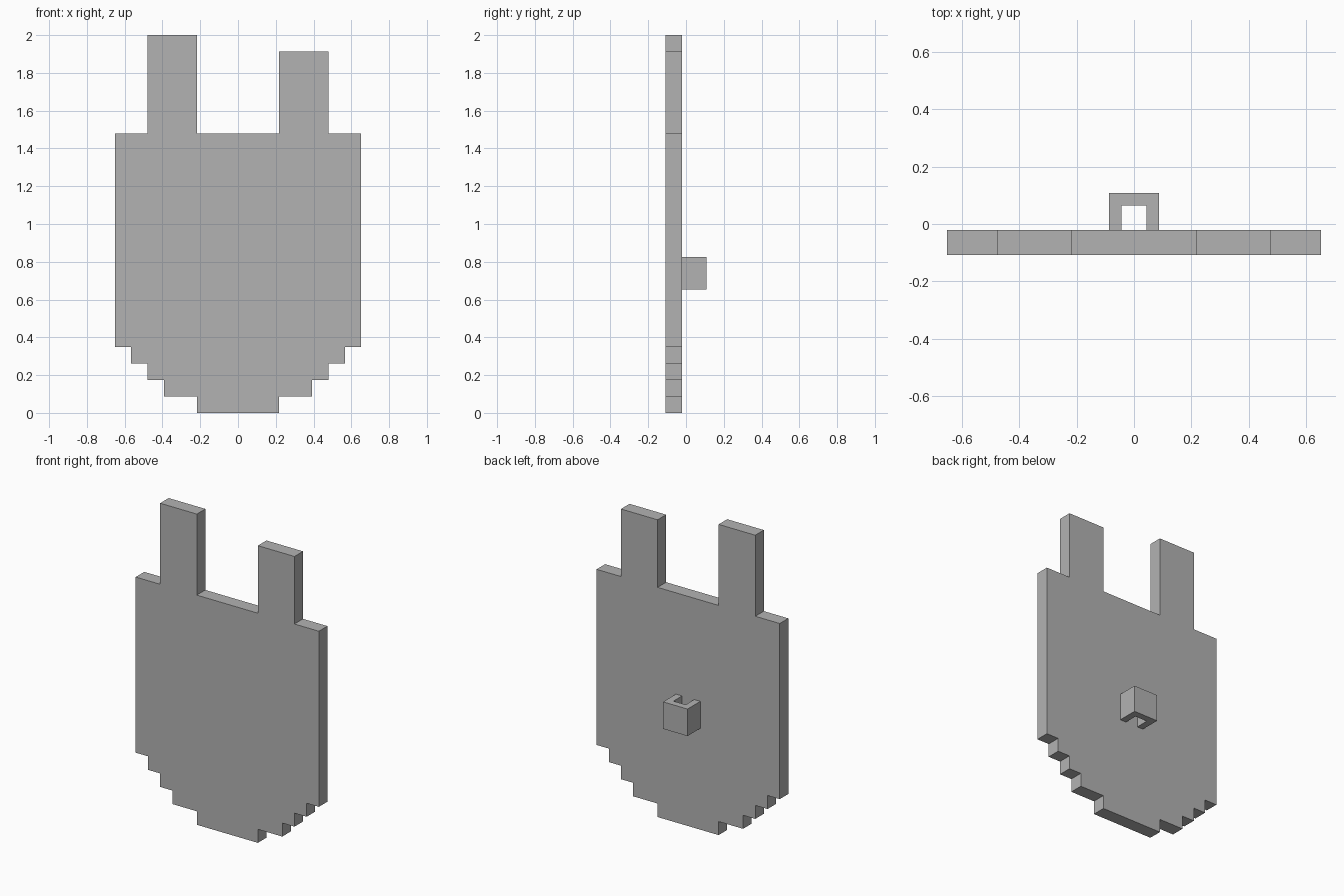
import bpy
import bmesh
from mathutils import Vector

cube = bpy.data.objects.get("Cube")
if cube:
    bpy.data.objects.remove(cube, do_unlink=True)

U = 2 / 23  # one grid cell of the blocky design

grey = bpy.data.materials.new("plain grey")
grey.use_nodes = True
colour = (0.45, 0.45, 0.45, 1)
grey.diffuse_color = colour
grey.node_tree.nodes["Principled BSDF"].inputs["Base Color"].default_value = colour


def extruded(name, points, sweep):
    """Extrude a closed outline, given in cells, along the sweep vector."""
    bm = bmesh.new()
    face = bm.faces.new([bm.verts.new(Vector(p) * U) for p in points])
    result = bmesh.ops.extrude_face_region(bm, geom=[face])
    moved = [v for v in result["geom"] if isinstance(v, bmesh.types.BMVert)]
    bmesh.ops.translate(bm, verts=moved, vec=Vector(sweep) * U)
    bmesh.ops.recalc_face_normals(bm, faces=bm.faces)
    mesh = bpy.data.meshes.new(name)
    bm.to_mesh(mesh)
    bm.free()
    mesh.materials.append(grey)
    obj = bpy.data.objects.new(name, mesh)
    bpy.context.collection.objects.link(obj)
    return obj


def half_outline(prong_top):
    """Stepped edge from bottom centre up to the gap between the prongs."""
    side = []
    for level, half_width in enumerate((2.5, 4.5, 5.5, 6.5, 7.5)):
        top = level + 1 if level < 4 else 17
        side += [(half_width, level), (half_width, top)]
    return side + [(5.5, 17), (5.5, prong_top), (2.5, prong_top), (2.5, 17)]


# Flat plate with stepped base and two uneven prongs
left = half_outline(22)
right = [(-x, z) for x, z in reversed(half_outline(23))]
extruded("plate", [(x, -1.25, z) for x, z in left + right], (0, 1, 0))

# U-shaped grip on the back
grip = [(1, -0.25), (1, 1.25), (-1, 1.25), (-1, -0.25),
        (-0.5, -0.25), (-0.5, 0.75), (0.5, 0.75), (0.5, -0.25)]
extruded("back_grip", [(x, y, 7.5) for x, y in grip], (0, 0, 2))
